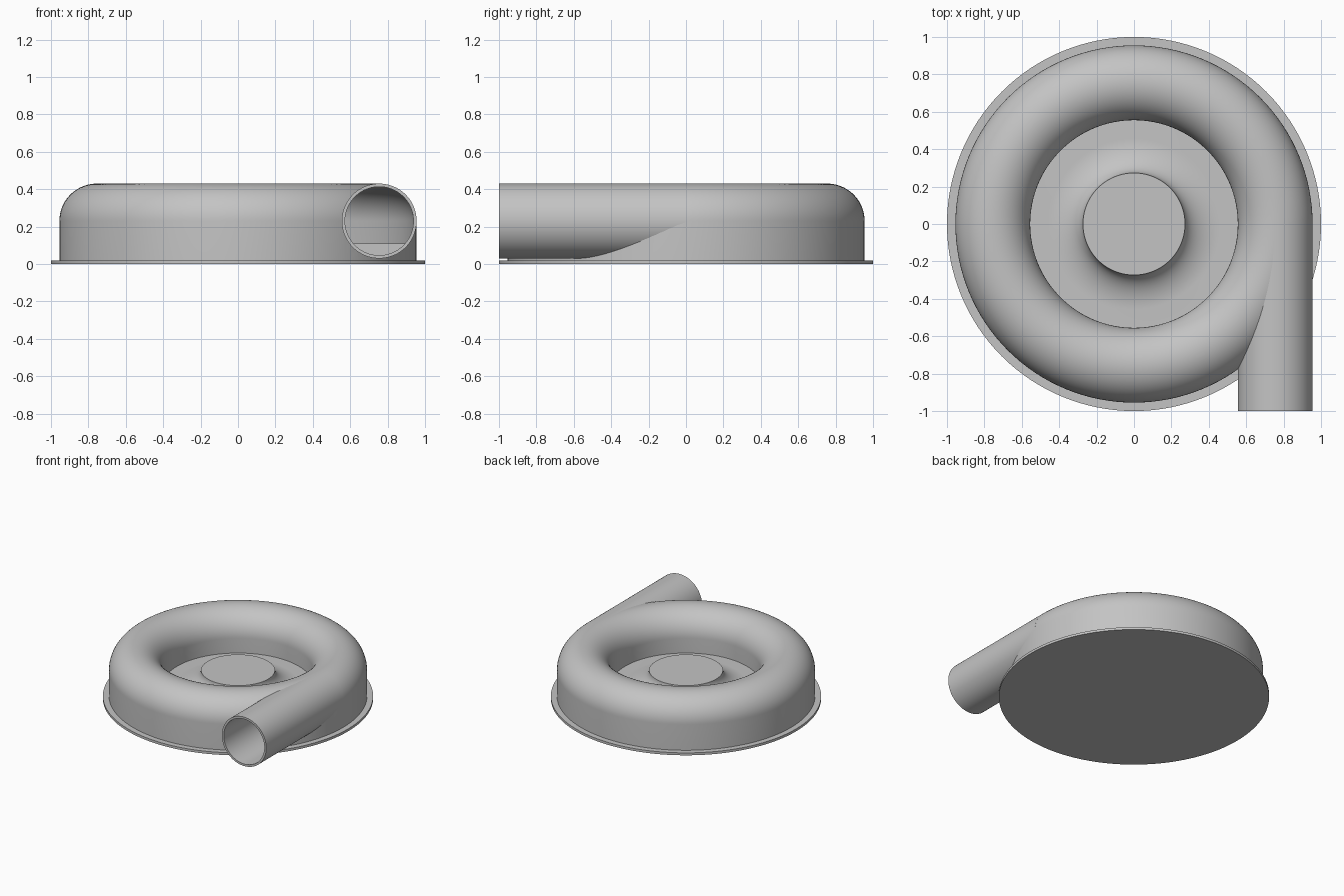
import bpy, bmesh, math
from mathutils import Matrix, Vector

if "Cube" in bpy.data.objects:
    bpy.data.objects.remove(bpy.data.objects["Cube"], do_unlink=True)

SEGMENTS = 128
RING, AXIS_Z = 0.755, 0.23      # scroll centreline radius and height
TUBE, BORE = 0.20, 0.183        # outer and inner tube radii
FLOOR, BASE_TOP = 0.11, 0.02

metal = bpy.data.materials.new("cast_grey")
metal.use_nodes = True
GREY = (0.55, 0.55, 0.55, 1)
metal.diffuse_color = GREY
metal.node_tree.nodes["Principled BSDF"].inputs["Base Color"].default_value = GREY


def arc(cx, cz, rx, rz, start, end, steps=24):
    angles = [math.radians(start + (end - start) * i / steps) for i in range(steps + 1)]
    return [(cx + rx * math.cos(a), cz + rz * math.sin(a)) for a in angles]


def revolve(name, profile, matrix=Matrix(), closed=True):
    """Spin a radius/height profile about the local z axis."""
    bm = bmesh.new()
    verts = [bm.verts.new((r, 0, z)) for r, z in profile]
    edges = [bm.edges.new(pair) for pair in zip(verts, verts[1:])]
    if closed:
        edges.append(bm.edges.new((verts[-1], verts[0])))
    bmesh.ops.spin(bm, geom=verts + edges, cent=(0, 0, 0), axis=(0, 0, 1),
                   angle=math.tau, steps=SEGMENTS, use_duplicate=False)
    bmesh.ops.remove_doubles(bm, verts=bm.verts, dist=0.0001)
    bmesh.ops.recalc_face_normals(bm, faces=bm.faces)
    mesh = bpy.data.meshes.new(name)
    bm.to_mesh(mesh)
    bm.free()
    mesh.materials.append(metal)
    obj = bpy.data.objects.new(name, mesh)
    obj.matrix_world = matrix
    bpy.context.collection.objects.link(obj)
    return obj


def smooth(obj):
    bpy.ops.object.select_all(action="DESELECT")
    obj.select_set(True)
    bpy.context.view_layer.objects.active = obj
    bpy.ops.object.shade_smooth_by_angle(angle=math.radians(35))


# Base disc
base = revolve("base_disc", [(0, 0), (1, 0), (1, BASE_TOP), (0, BASE_TOP)], closed=False)

# Hollow scroll housing: rounded top on straight walls
housing = revolve("scroll_housing",
                  [(RING + TUBE, BASE_TOP - 0.005)]
                  + arc(RING, AXIS_Z, TUBE, TUBE, 0, 180, 40)
                  + [(RING - TUBE, FLOOR - 0.01), (RING - BORE, FLOOR - 0.01)]
                  + arc(RING, AXIS_Z, BORE, BORE, 180, 0, 40)
                  + [(RING + BORE, BASE_TOP - 0.005)])

# Back plate flaring up into the central hub
plate = revolve("hub_plate",
                [(0, AXIS_Z)]
                + arc(0.46, AXIS_Z, 0.187, AXIS_Z - FLOOR, 180, 270)
                + [(0.945, FLOOR), (0.945, BASE_TOP - 0.01), (0, BASE_TOP - 0.01)],
                closed=False)

# Tangential outlet pipe, running from the scroll to the front
to_front = Matrix.Translation(Vector((RING, 0, AXIS_Z))) @ Matrix.Rotation(math.pi / 2, 4, "X")
pipe = revolve("outlet_pipe", [(BORE, 0), (TUBE, 0), (TUBE, 1), (BORE, 1)], to_front)

# Helper that opens the housing and plate along the pipe bore
cutter = revolve("bore_cutter", [(0, 0), (BORE, 0), (BORE, 1.1), (0, 1.1)], to_front, closed=False)
bpy.context.view_layer.update()
for part in (housing, plate):
    cut = part.modifiers.new("bore", "BOOLEAN")
    cut.operation = "DIFFERENCE"
    cut.solver = "EXACT"
    cut.object = cutter
    bpy.context.view_layer.objects.active = part
    bpy.ops.object.modifier_apply(modifier=cut.name)
bpy.data.objects.remove(cutter, do_unlink=True)

for part in (base, housing, plate, pipe):
    smooth(part)
